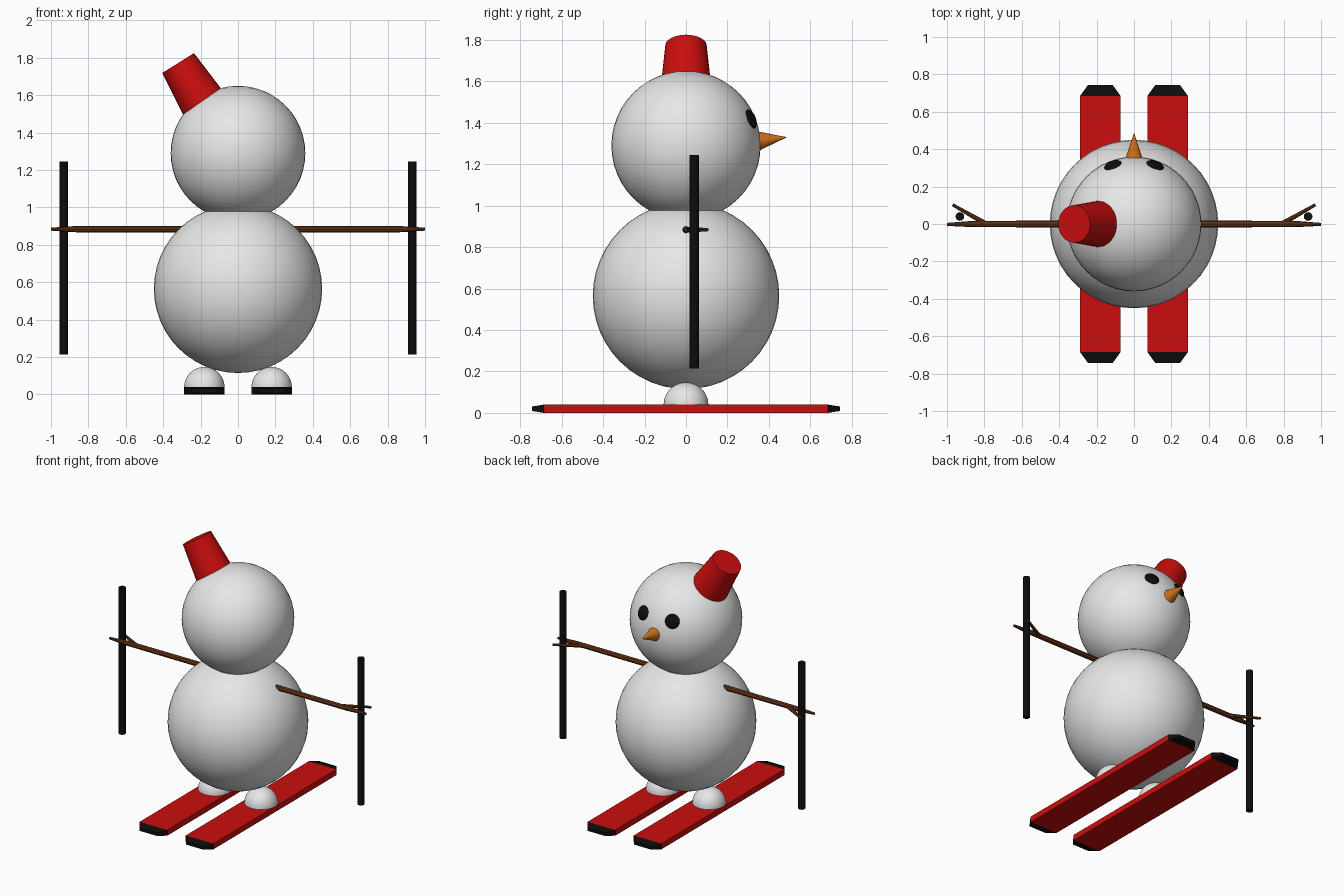
import bpy, bmesh, math
from mathutils import Vector, Matrix

cube = bpy.data.objects.get("Cube")
if cube:
    bpy.data.objects.remove(cube)


def material(name, colour):
    m = bpy.data.materials.new(name)
    m.use_nodes = True
    m.diffuse_color = (*colour, 1)
    m.node_tree.nodes["Principled BSDF"].inputs["Base Color"].default_value = (*colour, 1)
    return m


snow = material("snow white", (0.8, 0.8, 0.8))
red = material("bright red", (0.6, 0.004, 0.004))
black = material("black", (0.004, 0.004, 0.004))
orange = material("carrot orange", (0.62, 0.16, 0.01))
brown = material("twig brown", (0.13, 0.034, 0.008))


def finish(name, bm, mats, smooth=True):
    bmesh.ops.recalc_face_normals(bm, faces=bm.faces[:])
    mesh = bpy.data.meshes.new(name)
    bm.to_mesh(mesh)
    bm.free()
    for m in mats:
        mesh.materials.append(m)
    obj = bpy.data.objects.new(name, mesh)
    bpy.context.collection.objects.link(obj)
    if smooth:
        bpy.ops.object.select_all(action='DESELECT')
        obj.select_set(True)
        bpy.context.view_layer.objects.active = obj
        bpy.ops.object.shade_smooth_by_angle(angle=math.radians(40))
    return obj


def ball(name, centre, radius, mat, half=False):
    bm = bmesh.new()
    bmesh.ops.create_uvsphere(bm, u_segments=48, v_segments=24, radius=radius)
    if half:
        cut = bmesh.ops.bisect_plane(bm, geom=bm.verts[:] + bm.edges[:] + bm.faces[:],
                                     plane_co=(0, 0, 0), plane_no=(0, 0, 1), clear_inner=True)
    bmesh.ops.translate(bm, verts=bm.verts[:], vec=centre)
    return finish(name, bm, [mat])


def rod(name, start, end, r1, r2, mat, sides=32, smooth=True):
    """Tapered round bar between two points."""
    a, b = Vector(start), Vector(end)
    bm = bmesh.new()
    place = Matrix.Translation((a + b) / 2) @ (b - a).to_track_quat('Z', 'Y').to_matrix().to_4x4()
    bmesh.ops.create_cone(bm, cap_ends=True, segments=sides, radius1=r1, radius2=r2,
                          depth=(b - a).length, matrix=place)
    return finish(name, bm, [mat], smooth)


def ski(name, x):
    """Flat board whose two ends narrow into dark tips."""
    bm = bmesh.new()
    rings = []
    for y, w, h in ((-0.742, 0.067, 0.011), (-0.685, 0.108, 0.02),
                    (0.685, 0.108, 0.02), (0.742, 0.067, 0.011)):
        rings.append([bm.verts.new((x + sx * w, y, 0.02 + sz * h))
                      for sx, sz in ((-1, -1), (1, -1), (1, 1), (-1, 1))])
    for a, b in zip(rings, rings[1:]):
        for i in range(4):
            j = (i + 1) % 4
            bm.faces.new((a[i], a[j], b[j], b[i]))
    bm.faces.new(rings[0])
    bm.faces.new(rings[-1])
    for f in bm.faces:
        f.material_index = int(abs(f.calc_center_median().y) > 0.6)
    return finish(name, bm, [red, black], smooth=False)


# Body and head
HEAD = Vector((0, 0, 1.29))
ball("body", (0, 0, 0.565), 0.45, snow)
ball("head", HEAD, 0.36, snow)

# Tilted bucket hat and carrot nose
rod("hat", (-0.18, 0, 1.548), (-0.32, 0, 1.772), 0.125, 0.1, red)
rod("nose", (0, 0.32, 1.309), (0, 0.485, 1.33), 0.056, 0.001, orange, sides=24)

# Paired parts
for side, s in (("left", 1), ("right", -1)):
    # Flattened eye lying on the head surface
    out = Vector((s * 0.115, 0.318, 0.13))
    eye = ball(side + "_eye", (0, 0, 0), 0.048, black)
    eye.matrix_world = (Matrix.Translation(HEAD + out.normalized() * 0.357)
                        @ out.to_track_quat('Z', 'Y').to_matrix().to_4x4()
                        @ Matrix.Diagonal((1, 1, 0.4, 1)))

    # Twig arm with two fingers gripping the pole
    z = 0.884
    rod(side + "_arm", (s * 0.25, 0, z), (s * 0.86, 0, z), 0.018, 0.017, brown, 8, False)
    rod(side + "_long_finger", (s * 0.86, 0, z), (s, -0.002, z), 0.017, 0.008, brown, 8, False)
    rod(side + "_short_finger", (s * 0.79, 0, z), (s * 0.97, 0.103, z), 0.014, 0.008, brown, 8, False)
    rod(side + "_pole", (s * 0.931, 0.04, 0.215), (s * 0.931, 0.04, 1.245), 0.023, 0.023, black, 16)

    # Foot on its ski
    ball(side + "_foot", (s * 0.18, 0, 0.039), 0.108, snow, half=True)
    ski(side + "_ski", s * 0.18)
